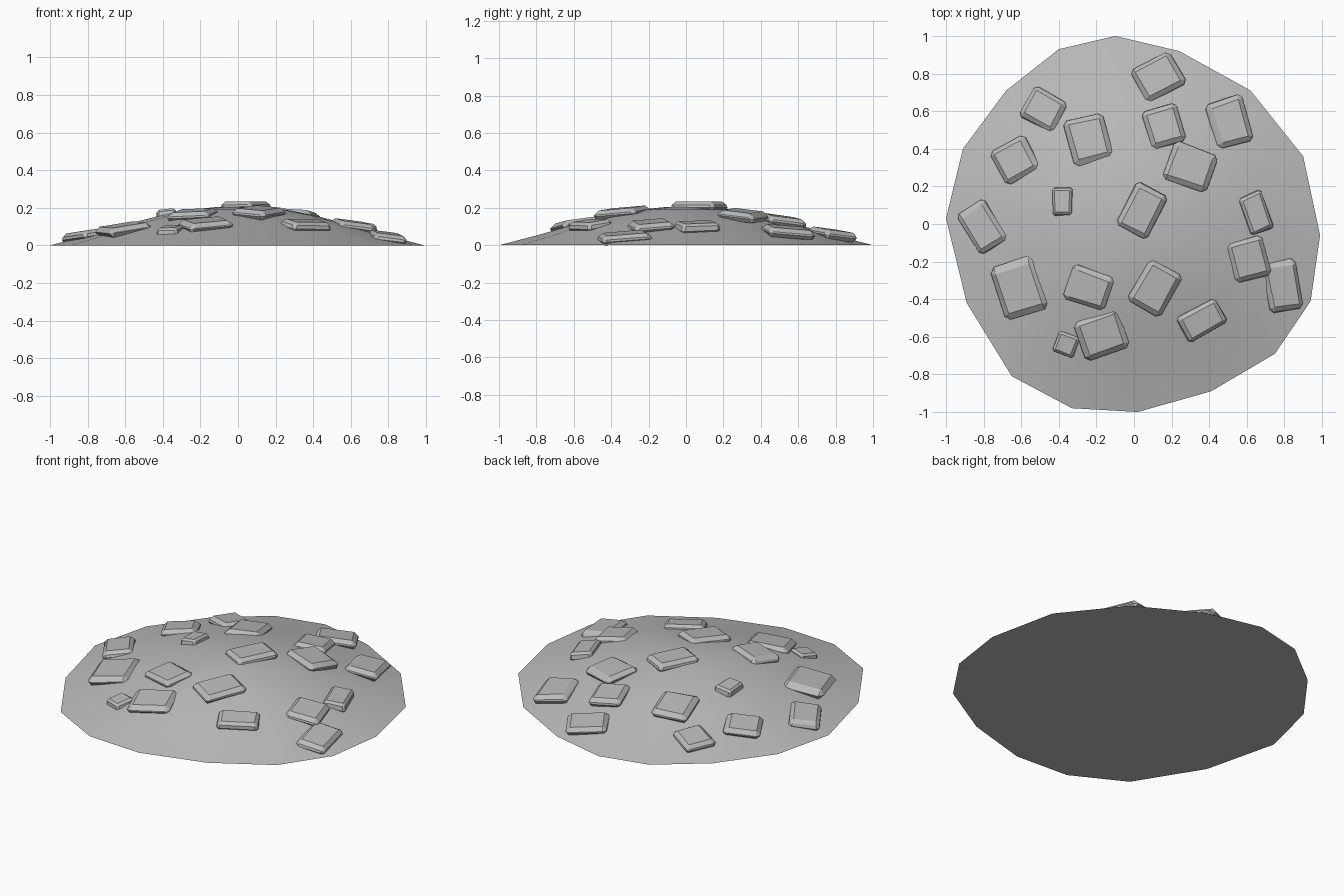
import bpy, bmesh, math, random
from mathutils import Matrix, Vector

if "Cube" in bpy.data.objects:
    bpy.data.objects.remove(bpy.data.objects["Cube"], do_unlink=True)
random.seed(4)

# One grey stone colour for everything
stone = bpy.data.materials.new("stone_grey")
stone.use_nodes = True
grey = (0.5, 0.5, 0.5, 1)
stone.diffuse_color = grey
stone.node_tree.nodes["Principled BSDF"].inputs["Base Color"].default_value = grey

# Mound cross-section: (radius, height)
PROFILE = [(1, 0), (.8, .052), (.6, .11), (.4, .162), (.25, .19), (.1, .205), (0, .207)]
OUTLINE = [(.99, -.06), (.90, .36), (.62, .71), (.24, .92), (-.10, 1), (-.40, .93),
           (-.68, .71), (-.91, .40), (-1, .03), (-.89, -.42), (-.65, -.81),
           (-.33, -.98), (.02, -1), (.41, -.89), (.75, -.69), (.94, -.41)]


def height(r):
    for (r1, z1), (r0, z0) in zip(PROFILE, PROFILE[1:]):
        if r >= r0:
            return z0 + (z1 - z0) * (r - r0) / (r1 - r0)
    return 0


def finish(bm, name):
    bmesh.ops.recalc_face_normals(bm, faces=bm.faces)
    mesh = bpy.data.meshes.new(name)
    bm.to_mesh(mesh)
    bm.free()
    mesh.materials.append(stone)
    obj = bpy.data.objects.new(name, mesh)
    bpy.context.collection.objects.link(obj)
    return obj


def smooth(obj, degrees):
    bpy.ops.object.select_all(action='DESELECT')
    obj.select_set(True)
    bpy.context.view_layer.objects.active = obj
    bpy.ops.object.shade_smooth_by_angle(angle=math.radians(degrees))


# Mound: shrinking rings of the irregular outline, closed at top and bottom
bm = bmesh.new()
rings = [[bm.verts.new((x * r, y * r, z)) for x, y in OUTLINE] for r, z in PROFILE[:-1]]
apex = bm.verts.new((0, 0, PROFILE[-1][1]))
n = len(OUTLINE)
for i in range(n):
    j = (i + 1) % n
    for low, high in zip(rings, rings[1:]):
        bm.faces.new((low[i], low[j], high[j], high[i]))
    bm.faces.new((rings[-1][i], rings[-1][j], apex))
bm.faces.new(rings[0])
smooth(finish(bm, "mound"), 14)


# Flat stone: tapered, uneven, bevelled slab leaning partway with the slope
def add_stone(name, x, y, width, depth, turn):
    r = math.hypot(x, y)
    slope = (height(r - .1) - height(r + .1)) / .2 if r > .1 else 0
    outward = Vector((x, y, 0)).normalized()
    normal = (Vector((0, 0, 1)) + outward * slope * .55).normalized()
    lean = Vector((0, 0, 1)).rotation_difference(normal).to_matrix().to_4x4()
    place = Matrix.Translation((x, y, height(r) + .004)) @ lean
    place = place @ Matrix.Rotation(math.radians(turn), 4, 'Z')
    bm = bmesh.new()
    bmesh.ops.create_cube(bm, size=1)
    for v in bm.verts:
        taper = .9 if v.co.z > 0 else 1
        v.co.x *= width * taper * random.uniform(.94, 1.08)
        v.co.y *= depth * taper * random.uniform(.94, 1.08)
        v.co.z *= .05
    bmesh.ops.bevel(bm, geom=bm.edges[:], offset=min(width, depth) * .1, segments=1,
                    affect='EDGES', clamp_overlap=True)
    bm.transform(place)
    smooth(finish(bm, name), 25)


# Each stone: x, y, width, depth, turn in degrees
STONES = [(.13, .78, .25, .21, 28), (-.48, .61, .21, .19, -28), (-.24, .45, .22, .26, 15),
          (.16, .52, .2, .22, 15), (.51, .54, .21, .26, 17), (.30, .30, .26, .22, -20),
          (-.63, .34, .22, .22, 28), (-.38, .12, .11, .15, 0), (-.81, -.02, .18, .26, 32),
          (.04, .07, .19, .26, -28), (.65, .06, .13, .22, 20), (.61, -.19, .2, .23, 15),
          (.79, -.33, .19, .28, 10), (-.61, -.34, .25, .31, 18), (-.24, -.34, .24, .2, -18),
          (.11, -.34, .21, .26, -30), (.36, -.51, .24, .16, 28), (-.17, -.59, .26, .23, 20),
          (-.36, -.64, .12, .12, -20)]
for k, s in enumerate(STONES):
    add_stone(f"flat_stone_{k + 1}", *s)
